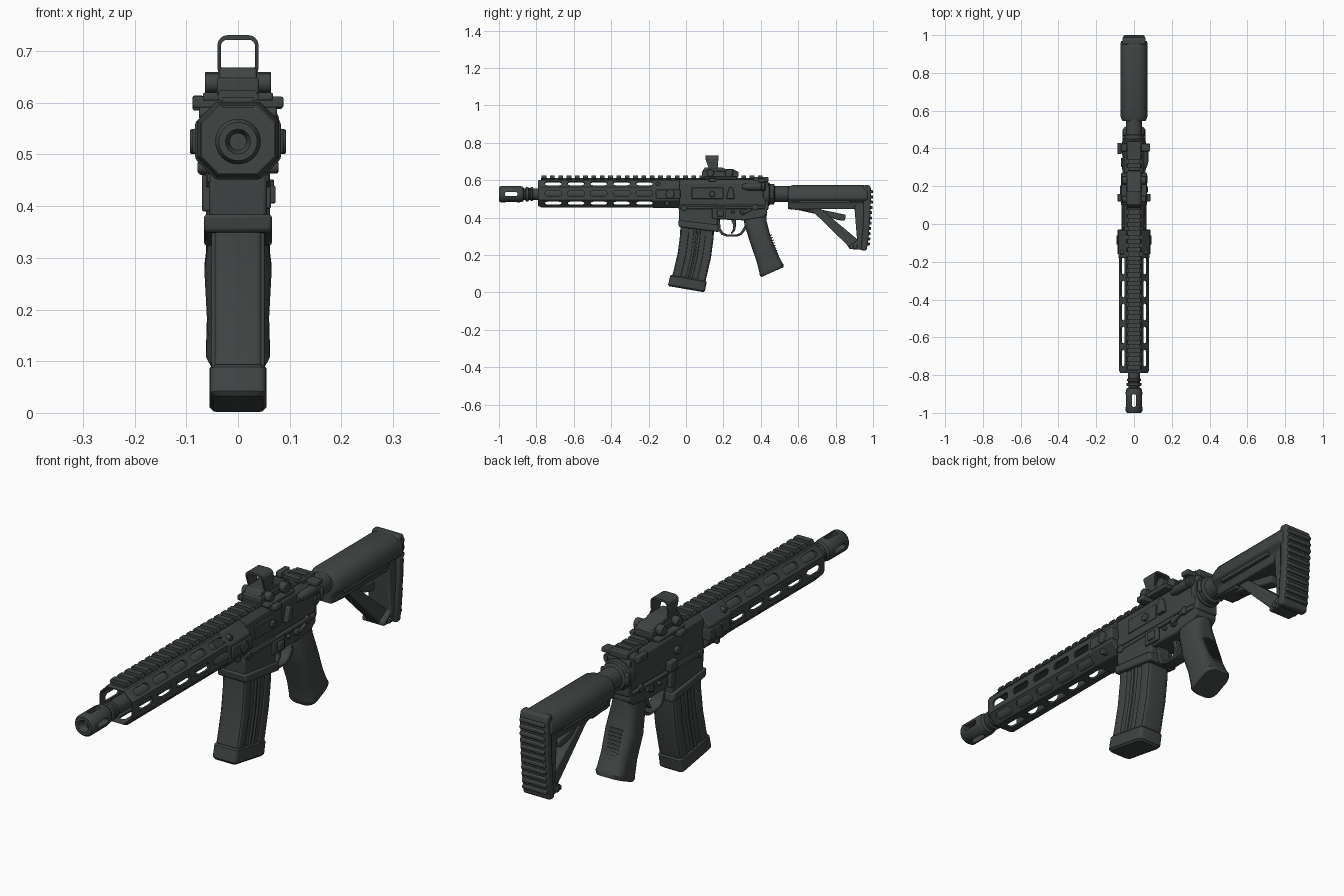
import bpy, bmesh, math
from mathutils import Vector as V

if "Cube" in bpy.data.objects:
    bpy.data.objects.remove(bpy.data.objects["Cube"])

mat = bpy.data.materials.new("dark_gunmetal")
mat.diffuse_color = (0.05, 0.058, 0.057, 1)
mat.use_nodes = True
mat.node_tree.nodes["Principled BSDF"].inputs["Base Color"].default_value = mat.diffuse_color
ZB = 0.525  # bore height


def finish(name, bm, bevel=0.0):
    bmesh.ops.recalc_face_normals(bm, faces=bm.faces)
    me = bpy.data.meshes.new(name)
    bm.to_mesh(me)
    bm.free()
    me.materials.append(mat)
    me.shade_smooth()
    me.set_sharp_from_angle(angle=math.radians(35))
    ob = bpy.data.objects.new(name, me)
    bpy.context.collection.objects.link(ob)
    if bevel:
        m = ob.modifiers.new("edge_round", 'BEVEL')
        m.width, m.segments, m.limit_method = bevel, 2, 'ANGLE'
        m.angle_limit = math.radians(35)
    return ob


def skin(bm, rings, loop=False):
    """Bridge rings of points; cap the ends, or join last to first."""
    vs = [[bm.verts.new(p) for p in r] for r in rings]
    n = len(vs[0])
    for i in range(len(vs) if loop else len(vs) - 1):
        a, b = vs[i], vs[(i + 1) % len(vs)]
        for j in range(n):
            bm.faces.new((a[j], a[(j + 1) % n], b[(j + 1) % n], b[j]))
    if not loop:
        bm.faces.new(vs[0])
        bm.faces.new(vs[-1][::-1])


def put(axis, p, a):
    return V((a, p[0], p[1])) if axis == 'x' else V((p[0], a, p[1])) if axis == 'y' else V((p[0], p[1], a))


def prism(name, pts, axis, a, b, bevel=0.0, mirror=False):
    bm = bmesh.new()
    for s in ((1, -1) if mirror else (1,)):
        skin(bm, [[put(axis, p, s * a) for p in pts], [put(axis, p, s * b) for p in pts]])
    return finish(name, bm, bevel)


def box(bm, x0, x1, y0, y1, z0, z1):
    skin(bm, [[V((x0, y, z0)), V((x1, y, z0)), V((x1, y, z1)), V((x0, y, z1))] for y in (y0, y1)])


def boxes(name, items, bevel=0.0):
    bm = bmesh.new()
    for i in items:
        box(bm, *i)
    return finish(name, bm, bevel)


def rr(cx, cy, hx, hy, r, n=4):
    """Rounded rectangle."""
    out = []
    for k, (sx, sy) in enumerate(((1, 1), (-1, 1), (-1, -1), (1, -1))):
        for i in range(n + 1):
            a = math.pi / 2 * (k + i / n)
            out.append((cx + sx * (hx - r) + r * math.cos(a), cy + sy * (hy - r) + r * math.sin(a)))
    return out


def lathe(name, prof, z=ZB, seg=32):
    bm = bmesh.new()
    skin(bm, [[V((r * math.cos(t * math.tau / seg), y, z + r * math.sin(t * math.tau / seg)))
               for t in range(seg)] for y, r in prof])
    return finish(name, bm)


def disc(name, y, z, r, a, b, mirror=False, bevel=0.003):
    pts = [(y + r * math.cos(i * math.tau / 20), z + r * math.sin(i * math.tau / 20)) for i in range(20)]
    return prism(name, pts, 'x', a, b, bevel, mirror)


def loft(name, secs, rad, off=0.0, hd=None, hw=None, bevel=0.0):
    """Rounded sections (y, z, half depth, half width, tilt) along a path."""
    bm = bmesh.new()
    rings = []
    for y, z, d, w, t in secs:
        rings.append([V((q, y + (p + off * d) * math.cos(t), z + (p + off * d) * math.sin(t)))
                      for p, q in rr(0, 0, hd or d, hw or w, rad)])
    skin(bm, rings)
    return finish(name, bm, bevel)


def cut(ob, cutter):
    m = ob.modifiers.new("cut", 'BOOLEAN')
    m.object, m.solver = cutter, 'EXACT'
    dg = bpy.context.evaluated_depsgraph_get()
    me = bpy.data.meshes.new_from_object(ob.evaluated_get(dg))
    ob.modifiers.clear()
    ob.data = me
    me.set_sharp_from_angle(angle=math.radians(35))
    bpy.data.objects.remove(cutter)


def octagon(hx, z0, z1, c):
    return [(hx, z0 + c), (hx, z1 - c), (hx - c, z1), (c - hx, z1), (-hx, z1 - c), (-hx, z0 + c), (c - hx, z0), (hx - c, z0)]


# Barrel with ported muzzle
barrel = lathe("barrel_and_muzzle", [(-.88, .016), (-.985, .016), (-1, .024), (-1, .037), (-.99, .044), (-.89, .044),
               (-.872, .04), (-.866, .03), (-.858, .03), (-.856, .039), (-.843, .039), (-.84, .032), (-.833, .032),
               (-.83, .037), (-.82, .037), (-.818, .031), (-.04, .031)])
bm = bmesh.new()
for ax in 'xz':
    pts = rr(-.935, ZB, .034, .011, .01) if ax == 'x' else rr(0, -.935, .011, .034, .01)
    e = (-.1, .1) if ax == 'x' else (.4, .65)
    skin(bm, [[put(ax, p, k) for p in pts] for k in e])
cutter = finish("muzzle_cutter", bm)
cutter.modifiers.new("weld", 'WELD')
cut(barrel, cutter)

# Octagonal handguard tube with rounded slots on seven sides
bm = bmesh.new()
o, q, i = octagon(.079, .455, .602, .038), octagon(.073, .461, .598, .036), octagon(.071, .463, .594, .0347)
skin(bm, [[put('y', p, y) for p in r] for r, y in ((q, -.79), (o, -.775), (o, -.17), (i, -.17), (i, -.79))], True)
guard = finish("handguard", bm)
bm = bmesh.new()
d = math.radians(45)
for k in range(5):
    y = -.71 + .122 * k
    for cx, cz, a in ((.079, .5285, 0), (.06, .583, d), (.06, .474, -d), (0, .455, -2 * d),
                      (-.079, .5285, 4 * d), (-.06, .583, 3 * d), (-.06, .474, -3 * d)):
        n, t = V((math.cos(a), 0, math.sin(a))), V((-math.sin(a), 0, math.cos(a)))
        skin(bm, [[V((cx, y, cz)) + n * h + t * v + V((0, u, 0)) for u, v in rr(0, 0, .045, .015, .0145)]
                  for h in (-.02, .02)])
cut(guard, finish("slot_cutter", bm))

# Handguard clamp with side screws
prism("handguard_clamp", octagon(.083, .452, .602, .04), 'y', -.18, -.035, .004)
boxes("clamp_plates", [(-.088, .088, -.16, -.03, .502, .55)], .004)
disc("clamp_screws", -.085, ZB, .024, .08, .093, True)
disc("clamp_pins", -.15, .58, .012, .05, .075, True)
disc("clamp_lower_pins", -.1, .475, .012, .05, .078, True)

# Top rail with teeth
prism("rail_base", [(-.03, .59), (.03, .59), (.03, .611), (-.03, .611)], 'y', -.775, .41)
tooth = [(-.03, .6), (.03, .6), (.041, .611), (.034, .624), (-.034, .624), (-.041, .611)]
bm = bmesh.new()
for k in range(27):
    y = -.772 + .0445 * k
    skin(bm, [[put('y', p, y) for p in tooth], [put('y', p, y + .025) for p in tooth]])
finish("rail_teeth", bm)

# Upper receiver
prism("upper_receiver", octagon(.054, .45, .603, .02), 'y', -.04, .425, .004)
boxes("ejection_cover", [(.05, .058, .03, .2, .5, .56)], .003)
prism("case_deflector", [(.215, .5), (.26, .5), (.25, .56), (.23, .56)], 'x', .05, .072, .005)
lathe("forward_assist", [(.3, .012), (.33, .02), (.4, .02), (.405, .024), (.42, .024), (.424, .02)], .565).location.x = .056
boxes("charging_handle", [(-.086, .086, .385, .425, .588, .608), (-.04, .04, .36, .44, .59, .618),
                          (-.088, -.066, .37, .43, .585, .614)], .004)

# Lower receiver with flared magazine well
prism("lower_receiver", [(-.04, .475), (.43, .475), (.435, .42), (.41, .4), (.31, .385), (.17, .39), (-.035, .39)],
      'x', -.05, .05, .006)
prism("magazine_well", [(-.04, .47), (.165, .47), (.17, .332), (-.035, .36)], 'x', -.056, .056, .008)
prism("magazine_well_lip", [(-.043, .385), (.172, .36), (.176, .322), (-.038, .35)], 'x', -.066, .066, .007)
boxes("receiver_step", [(-.06, .06, -.035, .42, .445, .462)], .004)
for nm, y, z, r in (("front_pin", -.01, .452, .016), ("rear_pin", .37, .455, .016), ("trigger_pin", .25, .43, .009)):
    disc(nm, y, z, r, -.062, .062)
disc("selector_hubs", .305, .43, .016, .045, .064, True)
prism("selector_levers", [(.3, .44), (.345, .452), (.35, .436), (.305, .418)], 'x', .058, .07, .003, True)
boxes("magazine_release", [(.05, .073, .165, .2, .405, .44), (.05, .064, .14, .215, .395, .45)], .004)
boxes("bolt_catch", [(-.07, -.05, .165, .195, .39, .5), (-.075, -.05, .155, .205, .46, .5)], .004)
disc("side_lugs", .14, ZB, .016, .05, .068, True)

# Trigger guard and trigger
prism("trigger_guard", [(.165, .4), (.17, .335), (.19, .308), (.22, .298), (.275, .298), (.3, .31), (.33, .35), (.33, .4),
                        (.315, .4), (.312, .352), (.29, .318), (.27, .309), (.225, .309), (.2, .318), (.185, .34), (.18, .4)],
      'x', -.026, .026, .003)
prism("trigger", [(.235, .4), (.265, .4), (.268, .36), (.262, .33), (.245, .312), (.238, .316), (.25, .335), (.253, .36)],
      'x', -.012, .012, .003)

# Curved magazine with side ribs and base plate
mag = [(.062, .4, .09, .047, 0), (.058, .3, .09, .047, -.06), (.045, .2, .09, .047, -.11), (.022, .1, .09, .047, -.15),
       (.008, .05, .09, .047, -.17)]
loft("magazine", mag, .012)
for k, off in enumerate((-.72, -.12, .12, .72)):
    loft("magazine_rib_%d" % k, mag, .004, off, .02 if k in (0, 3) else .007, .0515)
loft("magazine_base", [(.014, .078, .094, .05, -.17), (.013, .072, .099, .055, -.17), (.003, .025, .1, .055, -.17),
                       (.001, .017, .093, .048, -.17)], .016)

# Pistol grip with back ribs
grip = [(.368, .43, .064, .042, 0), (.372, .37, .06, .054, .15), (.398, .28, .057, .065, .33), (.432, .19, .06, .06, .42),
        (.452, .135, .066, .061, .42), (.457, .122, .07, .062, .42), (.462, .108, .066, .055, .42)]
loft("pistol_grip", grip, .036)
bm = bmesh.new()
for k in range(10):
    f = k / 9
    y, z = .445 + .042 * f, .305 - .125 * f
    skin(bm, [[V((px, y + h * .42 + py * .92, z - h * .92 + py * .4)) for px, py in rr(0, 0, .03, .014, .012)] for h in (0, .006)])
finish("grip_ribs", bm)

# Buffer tube and castle nut
lathe("buffer_tube", [(.41, .05), (.415, .062), (.445, .062), (.45, .055), (.47, .055), (.475, .043), (.6, .043)])
boxes("end_plate", [(-.05, .05, .42, .44, .44, .59), (-.062, .062, .45, .468, .5, .55)], .006)

# Stock: tube body, rear column, diagonal strut, lever
bm = bmesh.new()
half = [(.028, .573), (.052, .564), (.072, .535), (.072, .5), (.05, .478), (.045, .445)]
sec = half + [(-x, z) for x, z in half[::-1]]
skin(bm, [[V((x * s, y, .51 + (z - .51) * s)) for x, z in sec]
          for y, s in ((.545, .86), (.57, 1), (.95, 1), (.97, .95))])
finish("stock_body", bm, .004)
boxes("stock_side_rails", [(-.066, .066, .6, .88, .477, .492)], .003)
prism("stock_column", [(.9, .46), (.965, .57), (.985, .56), (.985, .5), (.975, .3), (.962, .226), (.87, .232), (.872, .25), (.915, .275)],
      'x', -.05, .05, .006)
prism("stock_strut", [(.655, .455), (.71, .455), (.92, .28), (.92, .23), (.875, .232), (.86, .255)], 'x', -.03, .03, .005)
prism("stock_lever", [(.6, .455), (.66, .455), (.855, .415), (.85, .385), (.83, .383), (.69, .42), (.6, .44)], 'x', -.024, .024, .005)
prism("stock_front_lug", [(.545, .47), (.545, .445), (.66, .435), (.68, .47)], 'x', -.04, .04, .004)
disc("sling_loop", .905, .245, .012, -.056, .056)

# Ribbed butt pad
prism("butt_pad", [(.95, .573), (.983, .573), (.99, .55), (.986, .42), (.977, .3), (.966, .224), (.935, .224), (.95, .4)],
      'x', -.062, .062, .008)
bm = bmesh.new()
for k in range(11):
    z = .25 + .028 * k
    y = .97 + .019 * min(1, (z - .224) / .25)
    box(bm, -.055, .055, y - .02, y + .011, z, z + .016)
finish("butt_ribs", bm, .004)

# Reflex sight: base, window hood, emitter housing, clamps
boxes("sight_base", [(-.041, .041, .085, .28, .615, .648)], .005)
prism("sight_body", [(.085, .64), (.1, .668), (.19, .668), (.21, .66), (.25, .66), (.285, .64)], 'x', -.037, .037, .005)
bm = bmesh.new()
rings = []
for pts, side in ((rr(0, .69, .04, .041, .02), 0), (rr(0, .69, .04, .041, .02), 1),
                  (rr(0, .691, .033, .031, .012), 1), (rr(0, .691, .033, .031, .012), 0)):
    rings.append([V((x, (.173 - .1 * max(0, .7 - z)) if side else .103 + .35 * max(0, .715 - z), z)) for x, z in pts])
skin(bm, rings, True)
finish("sight_hood", bm)
for nm, y, r in (("sight_front_knobs", .13, .019), ("sight_rear_knobs", .23, .022)):
    disc(nm, y, .638, r, .035, .064, True)
boxes("sight_clamps", [(-.068, .068, .1, .27, .604, .62), (-.088, .088, .12, .16, .59, .612)], .004)
